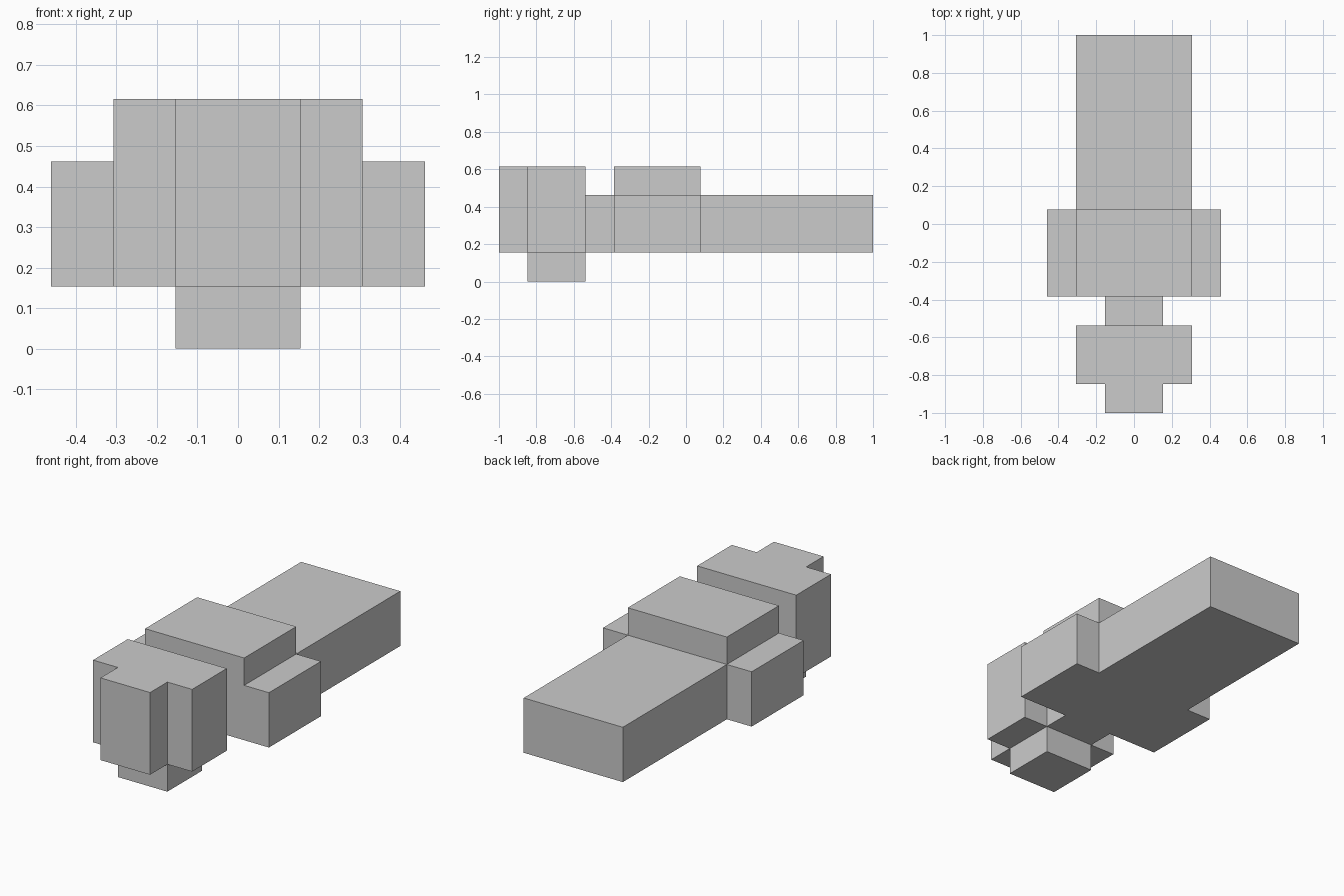
import bpy, bmesh

if "Cube" in bpy.data.objects:
    bpy.data.objects.remove(bpy.data.objects["Cube"])

U = 2 / 13  # one grid block


def slab(name, half, z0, z1):
    """Extrude a plan outline, given by its right half (front to back) and mirrored in x."""
    outline = half + [(-x, y) for x, y in reversed(half)]
    bm = bmesh.new()
    face = bm.faces.new([bm.verts.new((x * U, y * U, z0 * U)) for x, y in outline])
    ext = bmesh.ops.extrude_face_region(bm, geom=[face], use_keep_orig=True)
    top = [g for g in ext["geom"] if isinstance(g, bmesh.types.BMVert)]
    bmesh.ops.translate(bm, vec=(0, 0, (z1 - z0) * U), verts=top)
    bmesh.ops.recalc_face_normals(bm, faces=bm.faces)
    mesh = bpy.data.meshes.new(name)
    bm.to_mesh(mesh)
    bm.free()
    obj = bpy.data.objects.new(name, mesh)
    bpy.context.collection.objects.link(obj)
    return obj


# Head with the narrower nose in front
slab("head", [(1, -6.5), (1, -5.5), (2, -5.5), (2, -3.5)], 1, 4)

# Lower jaw block under the head
slab("jaw", [(1, -5.5), (1, -3.5)], 0, 1)

# Neck, side blocks and long rear body
slab("body", [(1, -3.5), (1, -2.5), (3, -2.5), (3, 0.5), (2, 0.5), (2, 6.5)], 1, 3)

# Raised block on the back
slab("hump", [(2, -2.5), (2, 0.5)], 3, 4)
